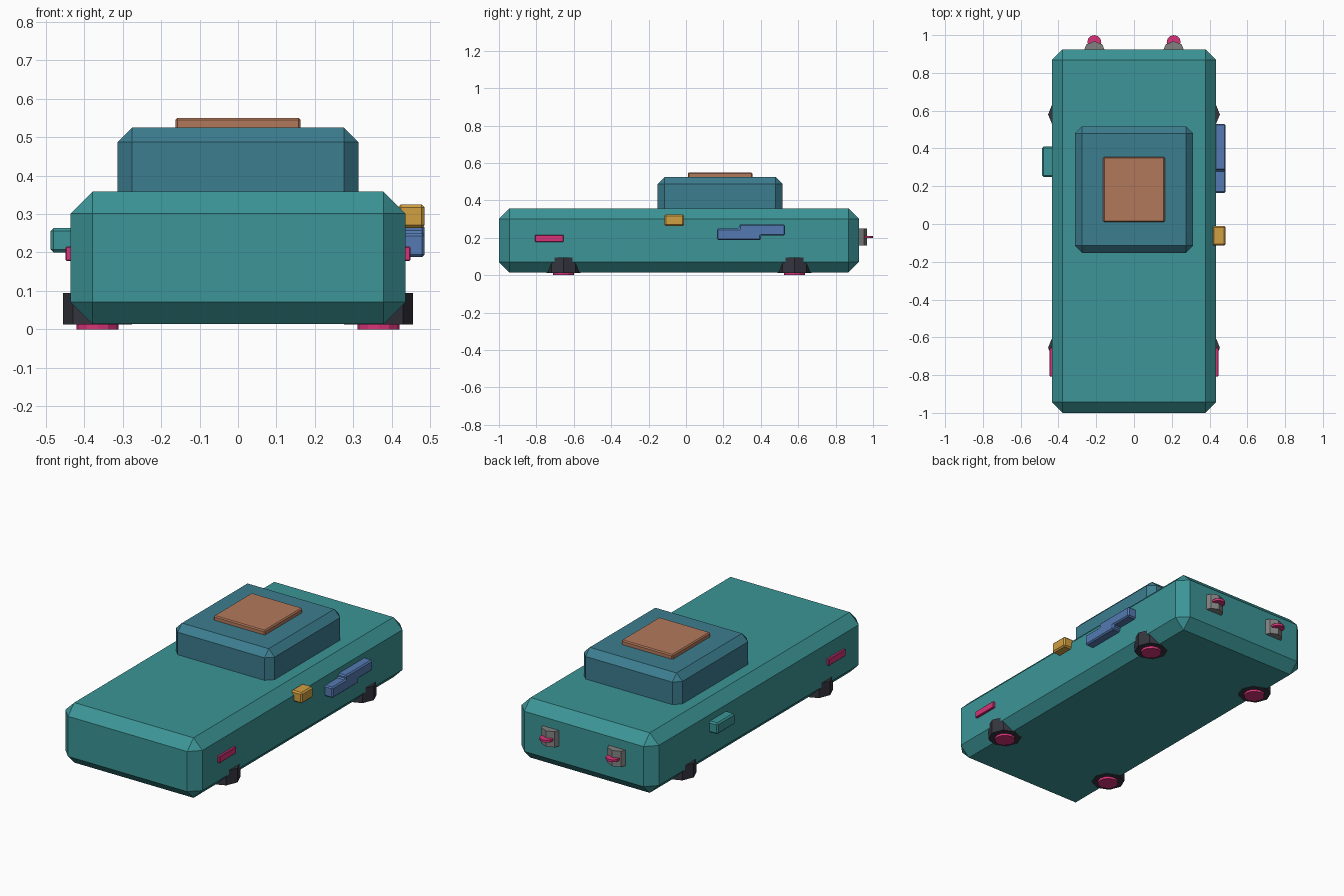
import bpy
import bmesh
from math import radians
from mathutils import Matrix, Vector

if "Cube" in bpy.data.objects:
    bpy.data.objects.remove(bpy.data.objects["Cube"], do_unlink=True)


def material(name, r, g, b):
    mat = bpy.data.materials.new(name)
    mat.use_nodes = True
    mat.diffuse_color = (r, g, b, 1)
    mat.node_tree.nodes["Principled BSDF"].inputs["Base Color"].default_value = (r, g, b, 1)
    return mat


TEAL = material("teal", 0.045, 0.30, 0.31)
SLATE = material("slate blue", 0.045, 0.205, 0.275)
COPPER = material("copper", 0.45, 0.19, 0.105)
GOLD = material("gold", 0.64, 0.35, 0.055)
BLUE = material("blue", 0.09, 0.195, 0.45)
PINK = material("pink", 0.68, 0.034, 0.19)
DARK = material("charcoal", 0.035, 0.035, 0.05)
GREY = material("grey", 0.22, 0.22, 0.22)


def finish(name, bm, mat, bevel=0):
    """Turn a bmesh into a flat shaded object with a chamfer."""
    bmesh.ops.recalc_face_normals(bm, faces=bm.faces)
    mesh = bpy.data.meshes.new(name)
    bm.to_mesh(mesh)
    bm.free()
    mesh.materials.append(mat)
    obj = bpy.data.objects.new(name, mesh)
    bpy.context.scene.collection.objects.link(obj)
    if bevel:
        mod = obj.modifiers.new("chamfer", "BEVEL")
        mod.width = bevel
        mod.segments = 1
        mod.limit_method = "ANGLE"
        mod.angle_limit = radians(30)
    return obj


def box(name, low, high, mat, bevel=0):
    low, high = Vector(low), Vector(high)
    bm = bmesh.new()
    bmesh.ops.create_cube(bm, size=1)
    bmesh.ops.scale(bm, vec=high - low, verts=bm.verts)
    bmesh.ops.translate(bm, vec=(low + high) / 2, verts=bm.verts)
    return finish(name, bm, mat, bevel)


def drum(name, x, y, z0, z1, radius, sides, mat):
    """Upright prism with a corner pointing along +x."""
    bm = bmesh.new()
    bmesh.ops.create_cone(bm, cap_ends=True, segments=sides, radius1=radius,
                          radius2=radius, depth=z1 - z0,
                          matrix=Matrix.Translation((x, y, (z0 + z1) / 2)))
    return finish(name, bm, mat)


# Hull, cabin and roof hatch
box("hull", (-0.435, -1, 0.014), (0.435, 0.925, 0.358), TEAL, 0.057)
box("cabin", (-0.313, -0.153, 0.25), (0.313, 0.517, 0.525), SLATE, 0.038)
box("roof_hatch", (-0.163, 0.01, 0.515), (0.163, 0.355, 0.55), COPPER, 0.006)

# Equipment on the sides
box("gold_side_box", (0.415, -0.115, 0.263), (0.485, -0.01, 0.325), GOLD, 0.008)
box("teal_side_box", (-0.487, 0.25, 0.2), (-0.42, 0.41, 0.264), TEAL, 0.008)

# Stepped side unit, extruded from its side profile
profile = [(0.165, 0.188), (0.40, 0.188), (0.40, 0.212), (0.53, 0.212),
           (0.53, 0.272), (0.285, 0.272), (0.285, 0.25), (0.165, 0.25)]
bm = bmesh.new()
face = bm.faces.new([bm.verts.new((0.42, y, z)) for y, z in profile])
side = bmesh.ops.extrude_face_region(bm, geom=[face])["geom"]
bmesh.ops.translate(bm, vec=(0.065, 0, 0),
                    verts=[v for v in side if isinstance(v, bmesh.types.BMVert)])
finish("stepped_side_unit", bm, BLUE, 0.007)

for label, s in (("left", 1), ("right", -1)):
    # Marker light on the flank
    xs = sorted((s * 0.425, s * 0.448))
    box(label + "_side_light", (xs[0], -0.807, 0.178), (xs[1], -0.655, 0.216), PINK, 0.003)
    # Landing pads with glowing discs
    for end, y in (("front", -0.655), ("back", 0.58)):
        drum(f"{end}_{label}_pad", s * 0.365, y, 0.013, 0.095, 0.09, 8, DARK)
        drum(f"{end}_{label}_pad_glow", s * 0.365, y, 0, 0.02, 0.055, 12, PINK)
    # Rear thruster with a thin fin disc
    drum(label + "_thruster", s * 0.21, 0.908, 0.16, 0.25, 0.06, 8, GREY)
    drum(label + "_thruster_glow", s * 0.21, 0.963, 0.198, 0.211, 0.037, 12, PINK)
